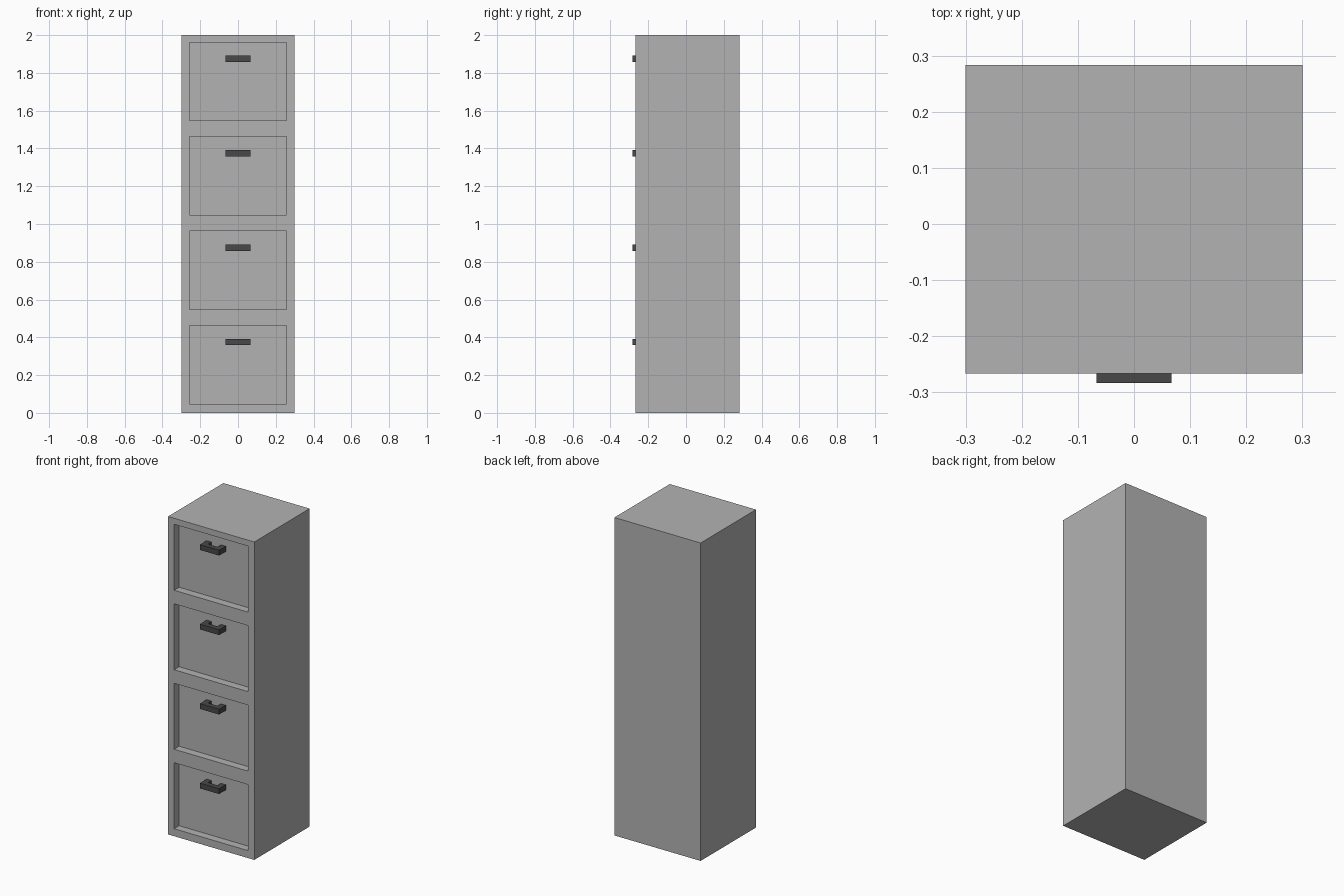
import bpy, bmesh
from mathutils import Vector

if "Cube" in bpy.data.objects:
    bpy.data.objects.remove(bpy.data.objects["Cube"])

U = 1 / 30                       # base module
FRONT, BACK = -0.2667, 0.2833    # cabinet depth
DRAWERS, PITCH = 4, 0.5


def material(name, v):
    m = bpy.data.materials.new(name)
    m.diffuse_color = (v, v, v, 1)
    m.use_nodes = True
    m.node_tree.nodes["Principled BSDF"].inputs["Base Color"].default_value = m.diffuse_color
    return m


def finish(bm, name, mat):
    bmesh.ops.recalc_face_normals(bm, faces=bm.faces[:])
    me = bpy.data.meshes.new(name)
    bm.to_mesh(me)
    bm.free()
    me.materials.append(mat)
    ob = bpy.data.objects.new(name, me)
    bpy.context.collection.objects.link(ob)
    return ob


def add_box(bm, lo, hi):
    lo, hi = Vector(lo), Vector(hi)
    vs = bmesh.ops.create_cube(bm, size=1)["verts"]
    for v in vs:
        v.co = (lo + hi) / 2 + v.co * (hi - lo)


def cut(bm, co, no):
    geom = bm.verts[:] + bm.edges[:] + bm.faces[:]
    bmesh.ops.bisect_plane(bm, geom=geom, plane_co=co, plane_no=no)


grey = material("light grey metal", 0.45)
dark = material("dark handle grey", 0.065)

# Cabinet body with drawer panels pushed into the front
HALF_W, LOW, HIGH, DEPTH = 0.258, 0.047, 0.462, 0.05
bm = bmesh.new()
add_box(bm, (-0.3, FRONT, 0), (0.3, BACK, 2))
for x in (-HALF_W, HALF_W):
    cut(bm, (x, 0, 0), (1, 0, 0))
for i in range(DRAWERS):
    for z in (LOW, HIGH):
        cut(bm, (0, 0, i * PITCH + z), (0, 0, 1))
panels = []
for f in bm.faces:
    c = f.calc_center_median()
    if abs(c.y - FRONT) < 1e-4 and abs(c.x) < HALF_W and LOW < c.z % PITCH < HIGH:
        panels.append(f)
new = bmesh.ops.extrude_face_region(bm, geom=panels)["geom"]
bmesh.ops.translate(bm, vec=(0, DEPTH, 0),
                    verts=[g for g in new if isinstance(g, bmesh.types.BMVert)])
old = [f for f in panels if f.is_valid]
if old:
    bmesh.ops.delete(bm, geom=old, context='FACES_ONLY')
finish(bm, "cabinet_body", grey)

# U-shaped handles: profile in plan, extruded upward
back = FRONT + DEPTH
tip = back - 2 * U
plan = [(-2 * U, back), (-2 * U, tip), (2 * U, tip), (2 * U, back),
        (U, back), (U, tip + U), (-U, tip + U), (-U, back)]
for i in range(DRAWERS):
    z = i * PITCH + 0.375 - U / 2
    bm = bmesh.new()
    face = bm.faces.new([bm.verts.new((x, y, z)) for x, y in plan])
    new = bmesh.ops.extrude_face_region(bm, geom=[face], use_keep_orig=True)["geom"]
    bmesh.ops.translate(bm, vec=(0, 0, U),
                        verts=[g for g in new if isinstance(g, bmesh.types.BMVert)])
    finish(bm, f"drawer_handle_{i + 1}", dark)
